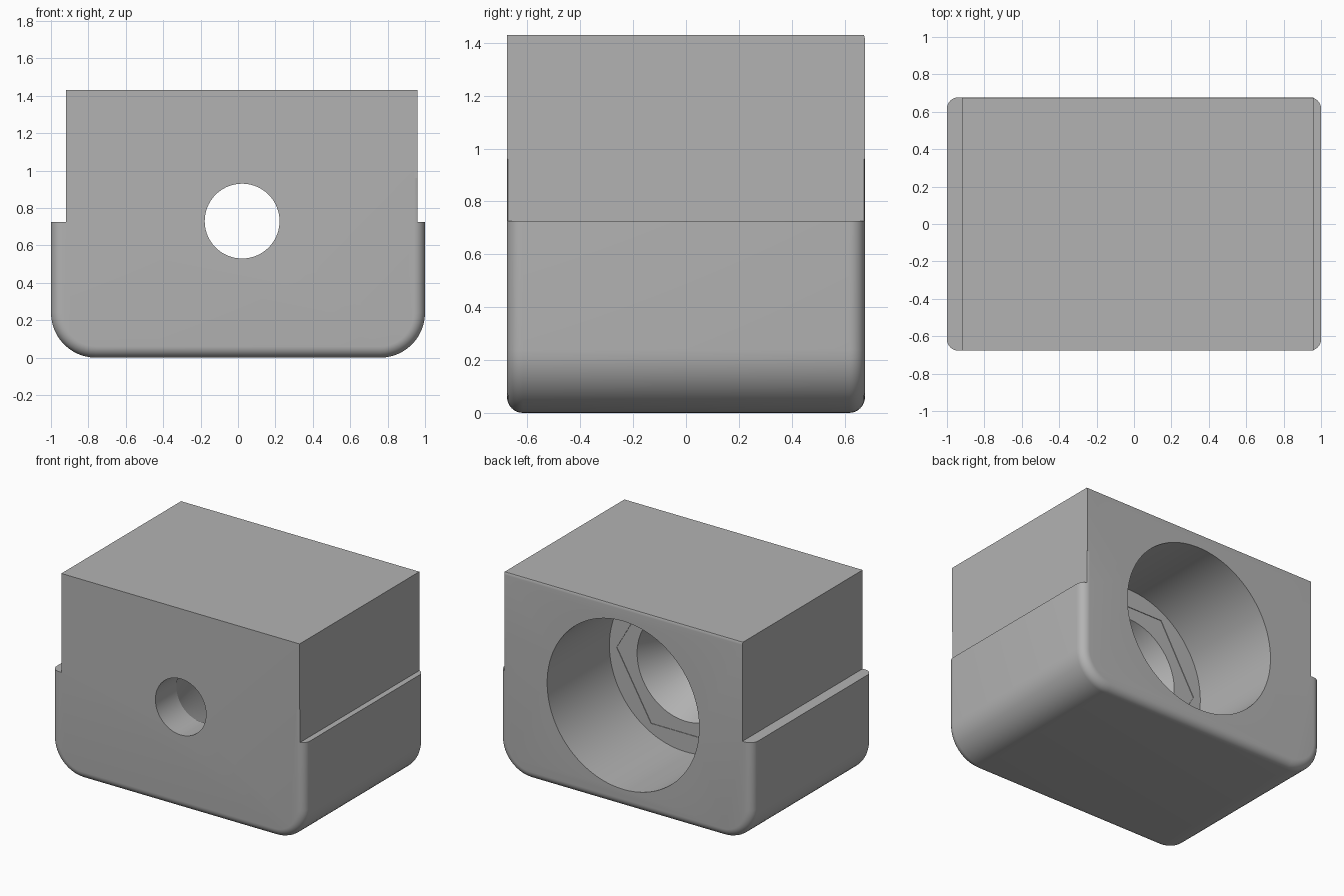
import bpy, bmesh, math

cube = bpy.data.objects.get("Cube")
if cube:
    bpy.data.objects.remove(cube, do_unlink=True)

GREY = (0.45, 0.45, 0.45, 1.0)
mat = bpy.data.materials.new("plain grey")
mat.use_nodes = True
mat.diffuse_color = GREY
mat.node_tree.nodes["Principled BSDF"].inputs["Base Color"].default_value = GREY

HALF_Y, TOP, LEDGE = 0.677, 1.43, 0.725
CORNER, EDGE = 0.24, 0.06        # large bottom corners, small edge rounding
HOLE_X, HOLE_Z = 0.022, 0.73


def loft(name, rings):
    """Skin a list of equal-length closed rings and cap both ends."""
    bm = bmesh.new()
    loops = [[bm.verts.new(p) for p in ring] for ring in rings]
    for a, b in zip(loops, loops[1:]):
        n = len(a)
        for i in range(n):
            j = (i + 1) % n
            bm.faces.new((a[i], a[j], b[j], b[i]))
    bm.faces.new(loops[0])
    bm.faces.new(loops[-1])
    bmesh.ops.remove_doubles(bm, verts=bm.verts, dist=1e-5)
    bmesh.ops.recalc_face_normals(bm, faces=bm.faces)
    mesh = bpy.data.meshes.new(name)
    bm.to_mesh(mesh)
    bm.free()
    mesh.materials.append(mat)
    obj = bpy.data.objects.new(name, mesh)
    bpy.context.collection.objects.link(obj)
    return obj


def section(y, d, top):
    """Stepped outline of the block, its lower part inset by d."""
    pts = []
    for side, start in ((-1, 180), (1, 270)):
        for k in range(13):
            a = math.radians(start + 90 * k / 12)
            pts.append((side * (1 - CORNER) + (CORNER - d) * math.cos(a),
                        CORNER + (CORNER - d) * math.sin(a)))
    neck = min(0.96, 1 - d)
    pts += [(1 - d, LEDGE), (neck, LEDGE), (neck, 0.96), (0.96, 0.96),
            (0.96, top), (-0.92, top), (-0.92, LEDGE), (d - 1, LEDGE)]
    return [(x, y, z) for x, z in pts]


def ring(radius, y, sides):
    return [(HOLE_X + radius * math.cos(math.tau * i / sides), y,
             HOLE_Z + radius * math.sin(math.tau * i / sides)) for i in range(sides)]


# Block with rounded front and back outlines
steps = [math.radians(90 * k / 8) for k in range(9)]
inset = [(HALF_Y - EDGE + EDGE * math.sin(a), EDGE * (1 - math.cos(a))) for a in steps]
sections = [section(-y, d, TOP) for y, d in reversed(inset)]
sections += [section(y, d, min(TOP, TOP + 0.04 - d)) for y, d in inset]
block = loft("block", sections)

# Stepped bore: wide at the back, a taper, then a narrow front hole
bore = [(0.6, 0.9), (0.6, -0.025), (0.386, -0.025), (0.2, -0.44), (0.2, -0.9)]
cutters = [loft("bore_cutter", [ring(r, y, 96) for r, y in bore]),
           # Shallow hexagonal seat in the bore floor
           loft("hex_seat_cutter", [ring(0.543, y, 6) for y in (0.1, -0.029)])]

bpy.context.view_layer.objects.active = block
for cutter in cutters:
    cutter.hide_render = True
    mod = block.modifiers.new("cut", "BOOLEAN")
    mod.operation = "DIFFERENCE"
    mod.solver = "EXACT"
    mod.object = cutter
    bpy.ops.object.modifier_apply(modifier=mod.name)
    bpy.data.objects.remove(cutter, do_unlink=True)

bpy.ops.object.select_all(action="DESELECT")
block.select_set(True)
bpy.ops.object.shade_smooth_by_angle(angle=math.radians(22))
